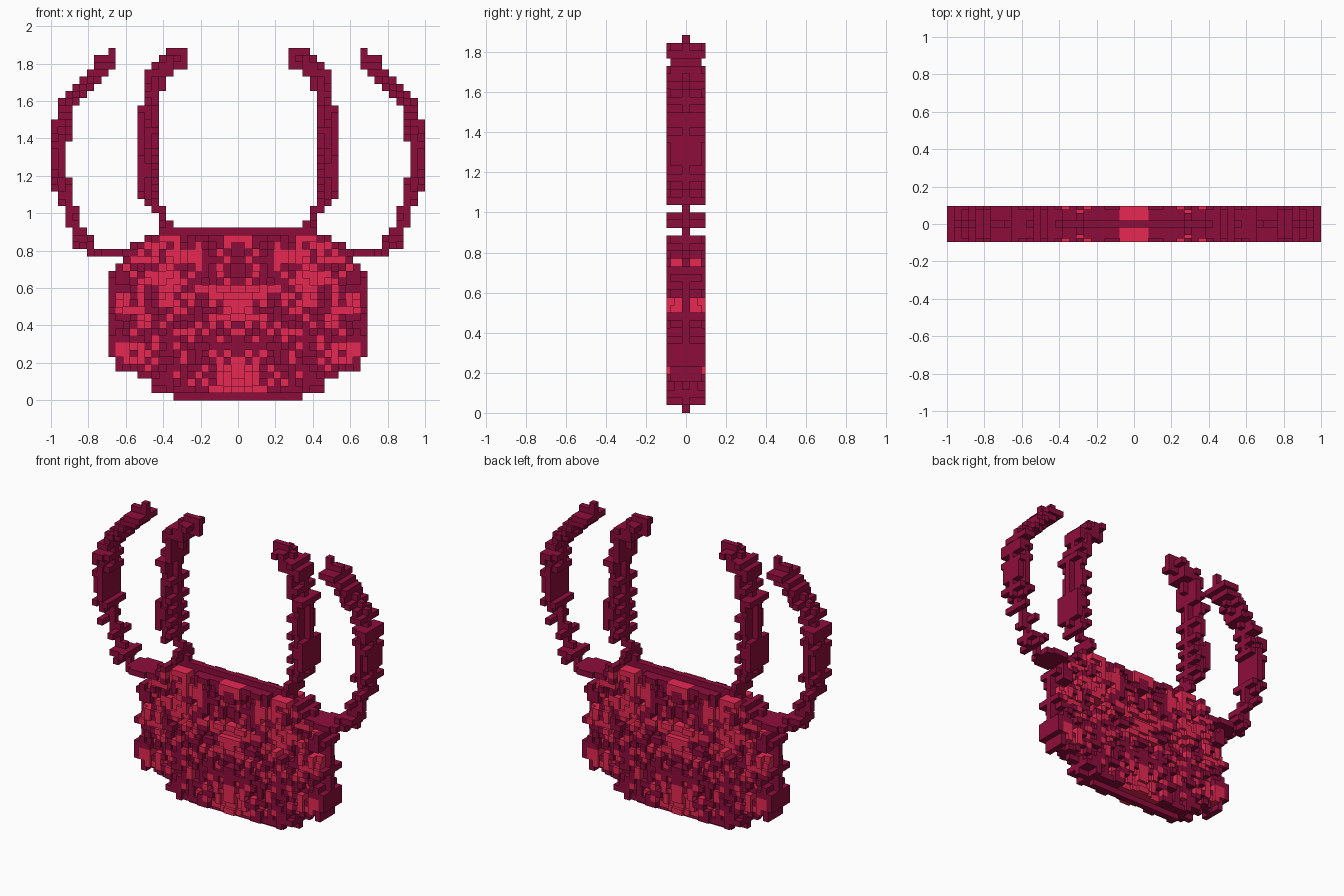
import bpy, bmesh, random

if "Cube" in bpy.data.objects:
    bpy.data.objects.remove(bpy.data.objects["Cube"])

random.seed(11)
V = 2 / 52                       # size of one voxel


def material(name, color):
    m = bpy.data.materials.new(name)
    m.diffuse_color = color
    m.use_nodes = True
    m.node_tree.nodes["Principled BSDF"].inputs["Base Color"].default_value = m.diffuse_color
    return m


DARK = material("dark_crimson", (0.27, 0.004, 0.043, 1))
LIGHT = material("light_crimson", (0.8, 0.022, 0.088, 1))

# Silhouettes in voxels for the right half: row -> (inner x, outer x)
body_half = [9, 12, 12, 14, 17, 17] + [18] * 12 + [17, 16, 15, 15, 13, 11]
body_rows = {k: (0, w) for k, w in enumerate(body_half)}


def spans(*runs):
    """Each run is (first row, last row, inner x, outer x)."""
    return {k: (a, b) for lo, hi, a, b in runs for k in range(lo, hi + 1)}


outer_rows = spans((20, 20, 15, 21), (21, 22, 20, 23), (23, 23, 21, 23),
                   (24, 26, 22, 24), (27, 28, 23, 25), (29, 30, 23, 26),
                   (31, 35, 24, 26), (36, 38, 23, 26), (39, 40, 23, 25),
                   (41, 41, 22, 25), (42, 42, 21, 24), (43, 43, 20, 23),
                   (44, 44, 19, 22), (45, 45, 18, 21), (46, 47, 17, 20),
                   (48, 48, 17, 18))
inner_rows = spans((24, 24, 9, 11), (25, 25, 10, 11), (26, 26, 10, 12),
                   (27, 27, 11, 13), (28, 40, 11, 14), (41, 42, 11, 13),
                   (43, 44, 10, 13), (45, 45, 9, 13), (46, 46, 7, 12),
                   (47, 47, 7, 11), (48, 48, 7, 10))

# Light patches on the body: x range, row range, chance of light
patches = [(0, 16, 3, 21, 0.38), (0, 6, 17, 18, 0.1), (0, 13, 19, 20, 0.72),
           (0, 1, 19, 21, 0.0), (0, 2, 22, 22, 1), (8, 13, 21, 22, 0.75),
           (8, 12, 15, 18, 0.6), (0, 4, 14, 15, 0.9), (0, 2, 9, 12, 0.85),
           (7, 9, 12, 14, 0.8), (14, 17, 12, 14, 0.7), (13, 17, 6, 7, 0.6),
           (4, 6, 5, 9, 0.15), (0, 4, 1, 1, 1), (0, 8, 2, 2, 0.75),
           (0, 3, 3, 4, 0.85), (9, 14, 3, 4, 0.05)]


def cells(rows):
    return [(i, k) for k, (a, b) in rows.items() for i in range(a, b)]


solid = set(cells(body_rows)) | set(cells(outer_rows)) | set(cells(inner_rows))
body_set = set(cells(body_rows))
depth, light = {}, set()

# Relief: half thickness of each cell, with a thin core along the outline
for i, k in sorted(solid):
    edge = any((max(i + a, 0), k + b) not in solid
               for a, b in ((1, 0), (-1, 0), (0, 1), (0, -1)))
    in_body = (i, k) in body_set
    if in_body:
        chance = 0.0
        for a, b, lo, hi, p in patches:
            if a <= i < b and lo <= k <= hi:
                chance = p
        if not edge and random.random() < chance:
            light.add((i, k))
        thin = 0.7 if edge else 0.07
    else:
        thin = 0.5 if edge else 0.0
    if k in (0, 26, 48) or (k == 23 and i < 10) or random.random() < thin:
        d = 0.5
    elif in_body:
        d = random.choice((1.5, 2, 2, 2.5, 2.5, 2.5))
    else:
        d = random.choice((2, 2.5, 2.5))
    depth[i, k] = min(d, 2) if k == 45 else d


def height(i, k):
    return depth.get((i if i >= 0 else -1 - i, k), 0)


def relief(name, part_cells):
    """Skin the cells: front, back and every exposed step between neighbours."""
    bm = bmesh.new()

    def face(pts, slot):
        f = bm.faces.new([bm.verts.new((x * V, y * V, z * V)) for x, y, z in pts])
        f.material_index = slot

    for i, k in part_cells:
        d = height(i, k)
        slot = int((i if i >= 0 else -1 - i, k) in light)
        ring = [(i, k), (i + 1, k), (i + 1, k + 1), (i, k + 1)]
        face([(x, -d, z) for x, z in ring], slot)
        face([(x, d, z) for x, z in reversed(ring)], slot)
        near = [(i, k - 1), (i + 1, k), (i, k + 1), (i - 1, k)]
        for n in range(4):
            h = height(*near[n])
            if h >= d:
                continue
            (x0, z0), (x1, z1) = ring[n], ring[(n + 1) % 4]
            steps = [(-d, d)] if h == 0 else [(-d, -h), (h, d)]
            for y0, y1 in steps:
                face([(x1, y0, z1), (x0, y0, z0), (x0, y1, z0), (x1, y1, z1)], slot)
    bmesh.ops.remove_doubles(bm, verts=bm.verts, dist=0.0005)
    me = bpy.data.meshes.new(name)
    bm.to_mesh(me)
    bm.free()
    me.materials.append(DARK)
    me.materials.append(LIGHT)
    bpy.context.collection.objects.link(bpy.data.objects.new(name, me))


def mirrored(part):
    return [(-1 - i, k) for i, k in part]


# Body and the two pairs of curved horns
body = cells(body_rows)
relief("body", body + mirrored(body))
for label, rows in (("outer_horn", outer_rows), ("inner_horn", inner_rows)):
    part = [c for c in cells(rows) if c not in body_set]
    relief(label + "_right", part)
    relief(label + "_left", mirrored(part))
